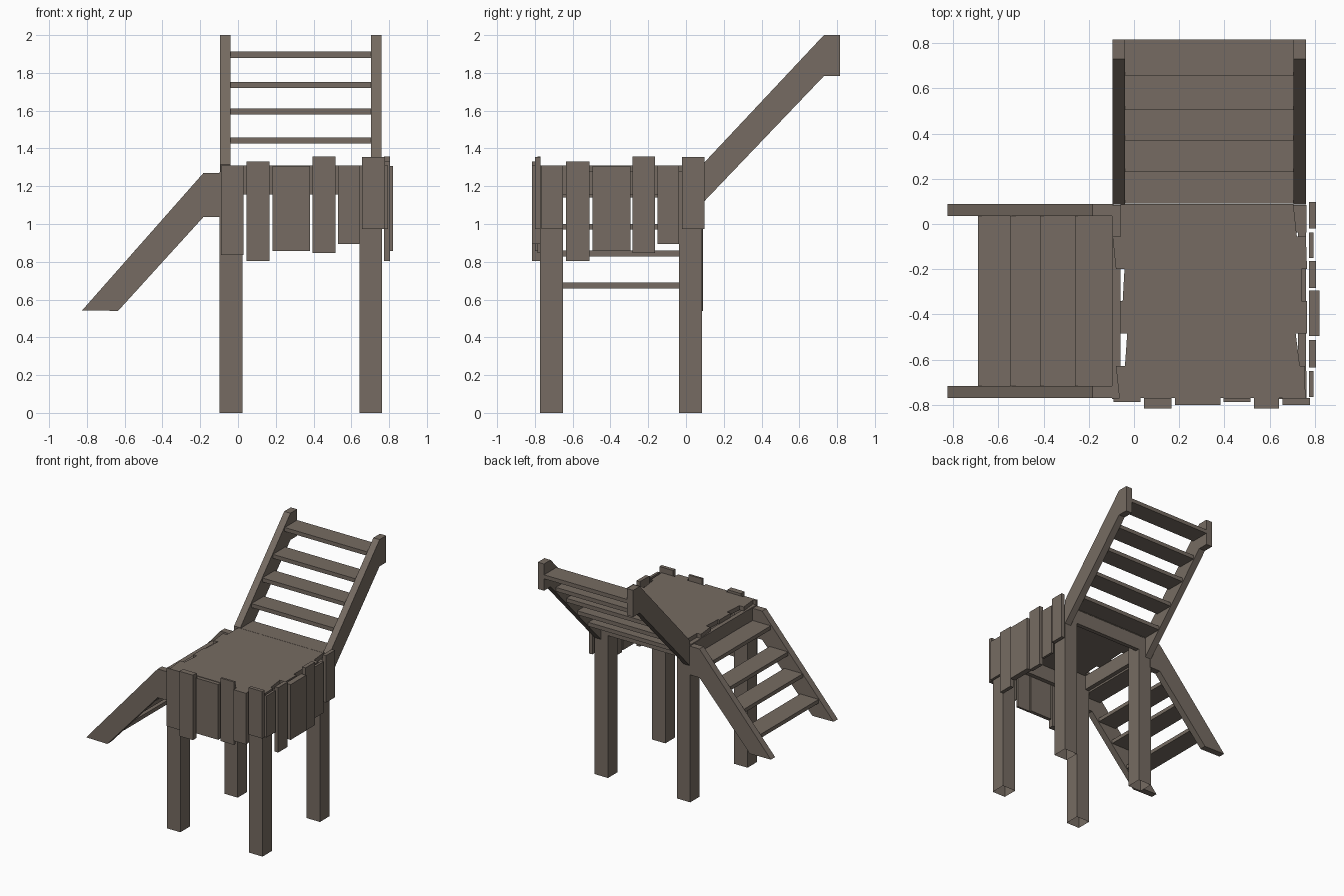
import bpy, bmesh

wood = bpy.data.materials.new("weathered wood")
wood.diffuse_color = (0.18, 0.148, 0.122, 1)


def finish(name, bm):
    bmesh.ops.recalc_face_normals(bm, faces=bm.faces)
    me = bpy.data.meshes.new(name)
    bm.to_mesh(me)
    bm.free()
    me.materials.append(wood)
    ob = bpy.data.objects.new(name, me)
    bpy.context.collection.objects.link(ob)
    return ob


def prism(name, pts, a, b, place, open_start=False):
    """Extrude a 2D outline from a to b; place(u, v, w) maps it to x, y, z."""
    bm = bmesh.new()
    lo = [bm.verts.new(place(u, v, a)) for u, v in pts]
    hi = [bm.verts.new(place(u, v, b)) for u, v in pts]
    n = len(pts)
    start = bm.faces.new(lo)
    bm.faces.new(hi)
    for i in range(n):
        j = (i + 1) % n
        bm.faces.new((lo[i], lo[j], hi[j], hi[i]))
    bmesh.ops.recalc_face_normals(bm, faces=bm.faces)
    if open_start:
        bmesh.ops.delete(bm, geom=[start], context='FACES_ONLY')
    return finish(name, bm)


def flat(u, v, w):      # outline in plan, extruded upward
    return (u, v, w)


def box(name, x0, x1, y0, y1, z0, z1, open_bottom=False):
    return prism(name, [(x0, y0), (x1, y0), (x1, y1), (x0, y1)], z0, z1, flat, open_bottom)


# Legs, hollow at the foot
for x0 in (-0.097, 0.642):
    for y0 in (-0.773, -0.037):
        box("leg", x0, x0 + 0.12, y0, y0 + 0.122, 0, 1.275, True)

# Frame beams under the deck
for y0 in (-0.767, 0.05):
    box("frame_beam", -0.092, 0.758, y0, y0 + 0.035, 1.156, 1.277)
for x0 in (-0.095, 0.725):
    box("frame_beam", x0, x0 + 0.035, -0.767, 0.085, 1.156, 1.277)

# Deck boards with uneven ends: left/right x at the back edge, then at the front edge
deck = [(-0.06, 0.705, -0.06, 0.72), (-0.095, 0.76, -0.08, 0.765),
        (-0.042, 0.74, -0.05, 0.74), (-0.063, 0.765, -0.063, 0.765),
        (-0.03, 0.715, -0.04, 0.733), (-0.08, 0.755, -0.065, 0.758)]
step = 0.858 / 6
for i, (lb, rb, lf, rf) in enumerate(deck):
    yb = 0.088 - i * step
    prism("deck_board", [(lb, yb), (rb, yb), (rf, yb - step), (lf, yb - step)],
          1.275, 1.31, flat)

# Front fence planks: x0, x1, z0, z1, front y
for x0, x1, z0, z1, y in [(-0.09, 0.028, 0.837, 1.31, -0.787), (0.045, 0.166, 0.803, 1.33, -0.816),
                          (0.182, 0.382, 0.857, 1.306, -0.8), (0.395, 0.515, 0.846, 1.357, -0.787),
                          (0.53, 0.642, 0.895, 1.31, -0.816), (0.656, 0.778, 0.973, 1.355, -0.8)]:
    box("front_plank", x0, x1, y, -0.77, z0, z1)

# Side fence planks: y0, y1, z0, z1, outer x
for y0, y1, z0, z1, x in [(-0.02, 0.097, 0.973, 1.355, 0.804), (-0.15, -0.038, 0.895, 1.31, 0.794),
                          (-0.284, -0.163, 0.846, 1.357, 0.805), (-0.495, -0.295, 0.857, 1.306, 0.82),
                          (-0.634, -0.512, 0.803, 1.33, 0.805), (-0.766, -0.65, 0.973, 1.31, 0.794)]:
    box("side_plank", 0.774, x, y0, y1, z0, z1)

# Left stair going down
down = [(-0.09, 1.27), (-0.183, 1.27), (-0.825, 0.543), (-0.635, 0.54), (-0.183, 1.037), (-0.09, 1.037)]
for y0 in (-0.77, 0.035):
    prism("lower_stair_rail", down, y0, y0 + 0.054, lambda u, v, w: (u, w, v))
for x0, z0 in [(-0.69, 0.658), (-0.548, 0.828), (-0.415, 0.97), (-0.26, 1.14)]:
    box("lower_stair_tread", x0, x0 + 0.165, -0.717, 0.036, z0, z0 + 0.031)

# Back stair going up
up = [(0.087, 1.315), (0.73, 2.0), (0.815, 2.0), (0.815, 1.783), (0.73, 1.783), (0.087, 1.11)]
for x0 in (-0.096, 0.705):
    prism("upper_stair_rail", up, x0, x0 + 0.056, lambda u, v, w: (w, u, v))
for y0, z0 in [(0.09, 1.278), (0.23, 1.425), (0.37, 1.58), (0.505, 1.72), (0.657, 1.88)]:
    box("upper_stair_tread", -0.041, 0.706, y0, y0 + 0.158, z0, z0 + 0.032)
